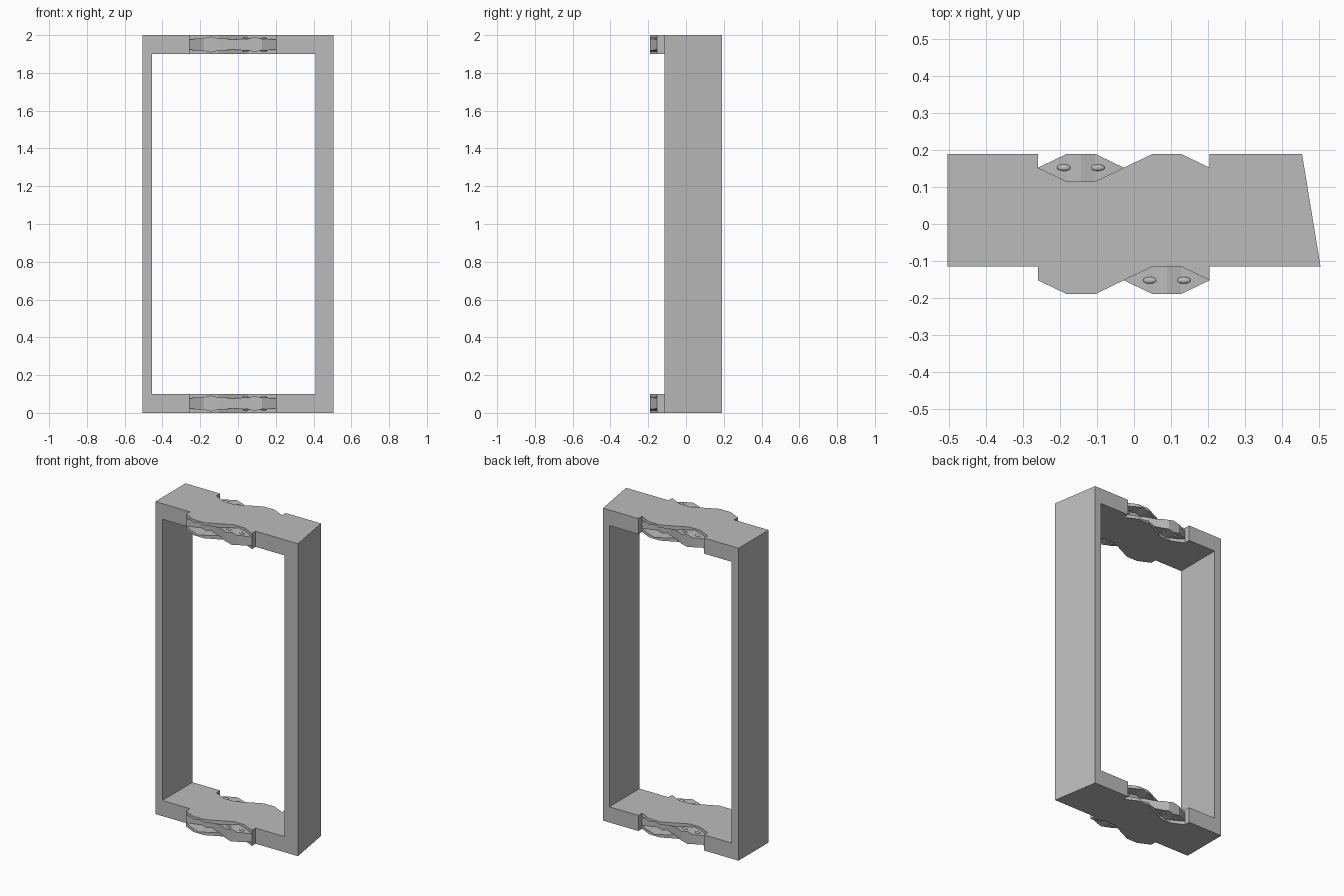
import bpy
import bmesh

cube = bpy.data.objects.get("Cube")
if cube:
    bpy.data.objects.remove(cube, do_unlink=True)

GREY = (0.5, 0.5, 0.5, 1.0)
grey = bpy.data.materials.new("plain grey")
grey.use_nodes = True
grey.diffuse_color = GREY
grey.node_tree.nodes["Principled BSDF"].inputs["Base Color"].default_value = GREY


def finish(name, bm):
    """Turn a bmesh into a named grey object."""
    bmesh.ops.recalc_face_normals(bm, faces=bm.faces)
    mesh = bpy.data.meshes.new(name)
    bm.to_mesh(mesh)
    bm.free()
    mesh.materials.append(grey)
    obj = bpy.data.objects.new(name, mesh)
    bpy.context.collection.objects.link(obj)
    return obj


def loft(name, sections):
    """Skin a row of equal cross-sections and cap both ends."""
    bm = bmesh.new()
    rings = [[bm.verts.new(p) for p in s] for s in sections]
    count = len(rings[0])
    for a, b in zip(rings, rings[1:]):
        for i in range(count):
            j = (i + 1) % count
            bm.faces.new((a[i], a[j], b[j], b[i]))
    bm.faces.new(rings[0])
    bm.faces.new(rings[-1])
    return finish(name, bm)


def prism(name, outline, z0, z1):
    return loft(name, [[(x, y, z) for x, y in outline] for z in (z0, z1)])


def box(name, x0, x1, y0, y1, z0, z1):
    return prism(name, [(x0, y0), (x1, y0), (x1, y1), (x0, y1)], z0, z1)


# Main sizes
FRONT, BACK = -0.115, 0.19
BAR = 0.10
LEFT_NODE, RIGHT_NODE = -0.26, 0.205
HALF = (RIGHT_NODE - LEFT_NODE) / 4
LOBES = (LEFT_NODE + HALF, RIGHT_NODE - HALF)
SEAT, MIDLINE, SWING = 0.105, 0.1525, 0.0375

# Rectangular frame with one slanted outer side
frame = prism("door_frame", [(-0.505, FRONT), (0.505, FRONT),
                             (0.455, BACK), (-0.505, BACK)], 0, 2)
cutters = [box("opening_cutter", -0.455, 0.41, -1, 1, BAR, 2 - BAR)]
for side in (-1, 1):
    cutters.append(box("seat_cutter", LEFT_NODE, RIGHT_NODE,
                       *sorted((side * SEAT, side)), -1, 3))
for cutter in cutters:
    cutter.hide_render = True
    mod = frame.modifiers.new("cut", "BOOLEAN")
    mod.operation = "DIFFERENCE"
    mod.solver = "EXACT"
    mod.object = cutter
bpy.context.view_layer.update()
cut_mesh = bpy.data.meshes.new_from_object(
    frame.evaluated_get(bpy.context.evaluated_depsgraph_get()))
frame.modifiers.clear()
frame.data = cut_mesh
for cutter in cutters:
    bpy.data.objects.remove(cutter, do_unlink=True)

# Half a lobe: distance from its centre, outward swing, half height of tongue
HALF_LOBE = [(HALF, 0, 0.026), (0.06, 0.72, 0.031), (0.038, 1, 0.03), (0, 1, 0.04)]
LOBE = [(-d, w, h) for d, w, h in HALF_LOBE] + HALF_LOBE[-2::-1]


def strip(name, side, phase, zc, low, high):
    """Wavy connector layer; low and high give heights from the tongue height."""
    sections = []
    for k, centre in enumerate(LOBES):
        sign = phase if k == 0 else -phase
        for d, w, h in LOBE[k:]:
            x = centre + d
            y0, y1 = side * SEAT, side * (MIDLINE + SWING * sign * w)
            z0, z1 = zc + low(h), zc + high(h)
            sections.append([(x, y0, z0), (x, y1, z0), (x, y1, z1), (x, y0, z1)])
    loft(name, sections)


def snap_bump(name, x, y, z):
    bm = bmesh.new()
    bmesh.ops.create_uvsphere(bm, u_segments=12, v_segments=8, radius=1)
    bmesh.ops.scale(bm, vec=(0.019, 0.009, 0.006), verts=bm.verts)
    bmesh.ops.translate(bm, vec=(x, y, z), verts=bm.verts)
    obj = finish(name, bm)
    for face in obj.data.polygons:
        face.use_smooth = True


# Interlocking edges on the front and back of both bars
for level, zc in (("lower", BAR / 2), ("upper", 2 - BAR / 2)):
    for edge, side, phase in (("front", -1, 1), ("back", 1, -1)):
        tag = f"{level}_{edge}"
        strip(tag + "_top_plate", side, phase, zc, lambda h: h, lambda h: BAR / 2)
        strip(tag + "_bottom_plate", side, phase, zc, lambda h: -BAR / 2, lambda h: -h)
        strip(tag + "_tongue", side, -phase, zc, lambda h: -h, lambda h: h)
        # Snap bumps on the exposed tongue lobe
        centre = LOBES[1] if phase == 1 else LOBES[0]
        for dx in (-0.046, 0.046):
            for up in (-1, 1):
                snap_bump(tag + "_snap_bump", centre + dx, side * MIDLINE, zc + up * 0.031)
